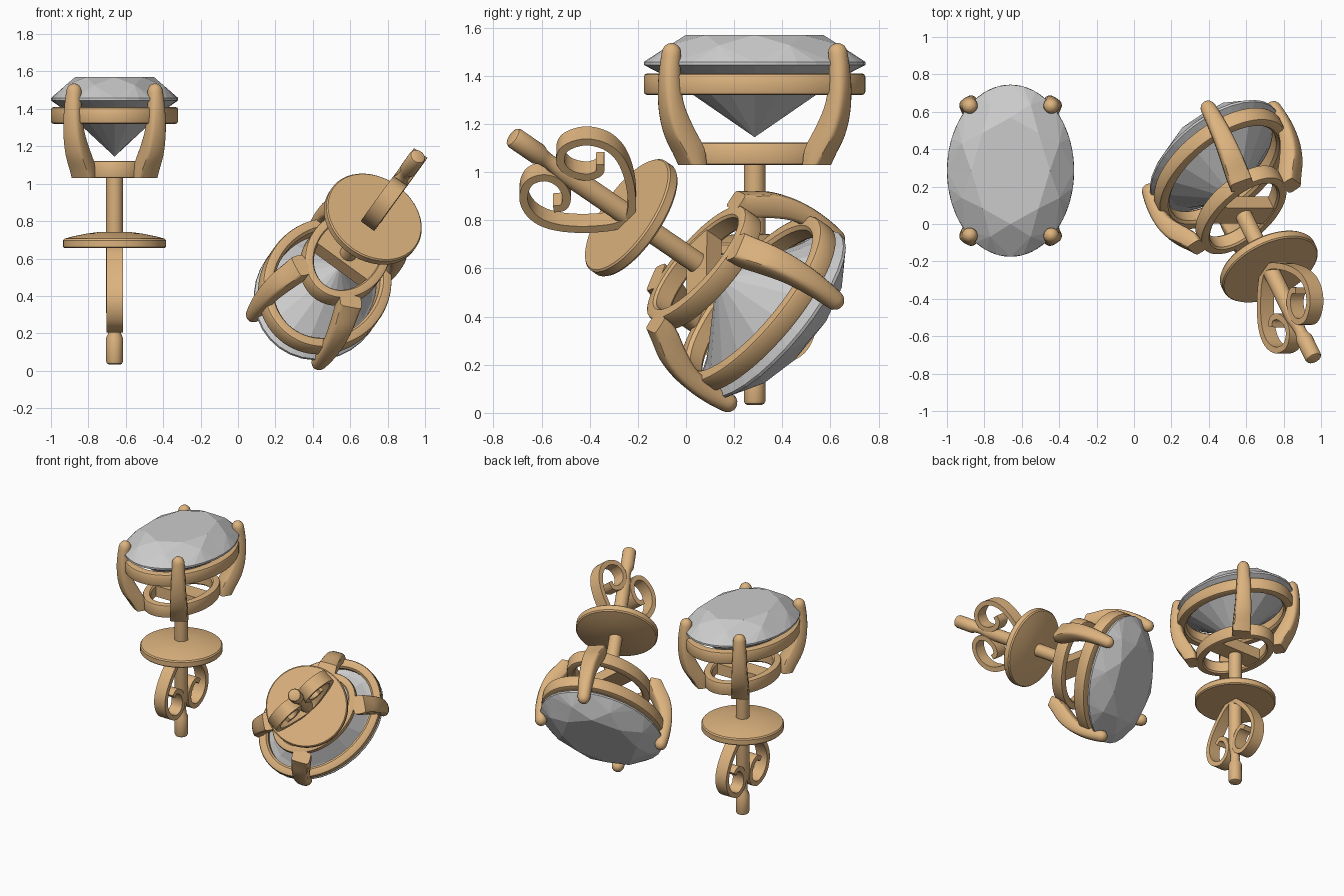
import bpy, bmesh
from math import sin, cos, pi, radians, copysign
from mathutils import Vector, Matrix

if "Cube" in bpy.data.objects:
    bpy.data.objects.remove(bpy.data.objects["Cube"])

gold = bpy.data.materials.new("gold")
gold.diffuse_color = (0.72, 0.45, 0.21, 1)
gold.use_nodes = True
gold.node_tree.nodes["Principled BSDF"].inputs["Base Color"].default_value = gold.diffuse_color

# Placement of the two earrings: one upright, one lying on its head
up = Vector((-0.375, 0.765, -0.523)).normalized()
long_axis = Vector((0.463, 0.627, 0.627))
long_axis = (long_axis - up * long_axis.dot(up)).normalized()
tilt = Matrix((long_axis.cross(up), long_axis, up)).transposed()
lying = Matrix.Translation(Vector((0.717, -0.22, 0.805)) - up * 0.69) @ tilt.to_4x4()
PLACES = {"upright": Matrix.Translation((-0.66, 0.285, 0)), "lying": lying}


def place(name, bm, metal=True):
    bmesh.ops.recalc_face_normals(bm, faces=bm.faces)
    me = bpy.data.meshes.new(name)
    bm.to_mesh(me)
    bm.free()
    if metal:
        me.materials.append(gold)
        me.shade_smooth()
        me.set_sharp_from_angle(angle=radians(35))
    for tag, m in PLACES.items():
        ob = bpy.data.objects.new(f"{tag}_{name}", me)
        ob.matrix_world = m
        bpy.context.collection.objects.link(ob)


def loft(bm, sections, closed=False):
    rows = [[bm.verts.new(p) for p in s] for s in sections]
    n = len(rows[0])
    pairs = list(zip(rows, rows[1:])) + ([(rows[-1], rows[0])] if closed else [])
    for a, b in pairs:
        for i in range(n):
            j = (i + 1) % n
            bm.faces.new((a[i], a[j], b[j], b[i]))
    if not closed:
        bm.faces.new(rows[0])
        bm.faces.new(rows[-1])


def lathe(name, profile, n=48):
    bm = bmesh.new()
    loft(bm, [[(r * cos(2 * pi * i / n), r * sin(2 * pi * i / n), z)
               for i in range(n)] for r, z in profile])
    place(name, bm)


def oval_ring(bm, a, b, t, z0, z1, c=0.014, n=72):
    prof = [(0, z0 + c), (0, z1 - c), (c * .3, z1 - c * .3), (c, z1), (t - c, z1),
            (t, z1 - c), (t, z0 + c), (t - c, z0), (c, z0), (c * .3, z0 + c * .3)]
    loft(bm, [[((a - d) * cos(2 * pi * i / n), (b - d) * sin(2 * pi * i / n), z)
               for d, z in prof] for i in range(n)], closed=True)


def spline(pts, steps=6):
    pts = [Vector(p) for p in pts]
    ext = [pts[0]] + pts + [pts[-1]]
    out = []
    for p0, p1, p2, p3 in zip(ext, ext[1:], ext[2:], ext[3:]):
        for k in range(steps):
            t = k / steps
            out.append(0.5 * (2 * p1 + (p2 - p0) * t + (2 * p0 - 5 * p1 + 4 * p2 - p3) * t * t
                              + (3 * p1 - p0 - 3 * p2 + p3) * t ** 3))
    return out + [pts[-1]]


# Oval brilliant-cut stone
bm = bmesh.new()


def oval(n, f, z, shift=0.0):
    return [bm.verts.new((0.34 * f * cos(2 * pi * (i + shift) / n),
                          0.46 * f * sin(2 * pi * (i + shift) / n), z)) for i in range(n)]


table, mid = oval(8, 0.62, 1.57), oval(8, 0.83, 1.527, 0.5)
g1, g0 = oval(32, 1, 1.458), oval(32, 1, 1.445)
low = oval(16, 0.79, 1.395)
culet = bm.verts.new((0, 0, 1.145))
bm.faces.new(table)
for k in range(8):
    k1 = (k + 1) % 8
    bm.faces.new((table[k], mid[k], table[k1]))
    bm.faces.new((table[k], mid[k - 1], g1[4 * k]))
    bm.faces.new((table[k], g1[4 * k], mid[k]))
    for q in range(4):
        bm.faces.new((mid[k], g1[4 * k + q], g1[(4 * k + q + 1) % 32]))
for i in range(32):
    j = (i + 1) % 32
    bm.faces.new((g1[i], g0[i], g0[j], g1[j]))
for k in range(16):
    k1 = (k + 1) % 16
    bm.faces.new((low[k], g0[2 * k], g0[2 * k + 1]))
    bm.faces.new((low[k], g0[2 * k + 1], low[k1]))
    bm.faces.new((low[k1], g0[2 * k + 1], g0[(2 * k + 2) % 32]))
    bm.faces.new((low[k], low[k1], culet))
place("stone", bm, metal=False)

# Gallery ring under the girdle
bm = bmesh.new()
oval_ring(bm, 0.34, 0.46, 0.065, 1.32, 1.41)
place("gallery_ring", bm)

# Base ring with the bar that carries the post
bm = bmesh.new()
oval_ring(bm, 0.22, 0.32, 0.055, 1.03, 1.122, 0.01)
bmesh.ops.create_cube(bm, size=1, matrix=Matrix.Translation((0, 0, 1.075))
                      @ Matrix.Diagonal((0.37, 0.13, 0.08, 1)))
place("base_ring", bm)

# Four prongs: inner radius, outer radius, inner z, outer z, half width, squareness
rows = spline_rows = [
    (.265, .345, 1.03, 1.03, .062, .35), (.275, .372, 1.10, 1.075, .061, .35),
    (.322, .418, 1.185, 1.15, .057, .4), (.362, .447, 1.27, 1.24, .053, .5),
    (.376, .459, 1.35, 1.34, .049, .65), (.375, .457, 1.43, 1.43, .045, .85),
    (.368, .449, 1.495, 1.495, .042, 1)]
bm = bmesh.new()
diag = Vector((0.22, 0.35, 0)).normalized()
side = Vector((-diag.y, diag.x, 0))
sections = []


def prong_section(ri, ro, zi, zo, w, sq, n=16):
    out = []
    for i in range(n):
        c, s = cos(2 * pi * i / n), sin(2 * pi * i / n)
        u, v = copysign(abs(c) ** sq, c), copysign(abs(s) ** sq, s)
        f = (u + 1) / 2
        out.append(diag * (ri + (ro - ri) * f) + side * (v * w)
                   + Vector((0, 0, zi + (zo - zi) * f)))
    return out


inner = spline([(r[0], r[2], r[4]) for r in rows], 3)
outer = spline([(r[1], r[3], r[5]) for r in rows], 3)
sections = [prong_section(a[0], b[0], a[1], b[1], a[2], b[2]) for a, b in zip(inner, outer)]
for deg in (22, 45, 65, 82):                                   # rounded tip
    r, z = 0.041 * cos(radians(deg)), 1.495 + 0.041 * sin(radians(deg))
    sections.append(prong_section(.4075 - r, .4075 + r, z, z, r, 1))
for sx in (-1, 1):
    for sy in (-1, 1):
        loft(bm, [[(p.x * sx, p.y * sy, p.z) for p in s] for s in sections])
place("prongs", bm)

# Post with a notch near its rounded tip
lathe("post", [(.03, .033), (.04, .038), (.045, .05), (.045, .175), (.034, .2), (.031, .235),
               (.035, .27), (.045, .31), (.045, 1.08)], 28)

# Domed backing disc
lathe("backing_disc", [(.04, .655), (.268, .655), (.275, .662), (.275, .697), (.268, .706),
                       (.22, .719), (.15, .733), (.09, .741), (.03, .743)], 64)

# Butterfly scrolls: flat strip curled to each side of the post
path = spline([(.01, .66), (.075, .622), (.165, .53), (.225, .43), (.235, .34), (.195, .26),
               (.115, .222), (.05, .255), (.035, .32), (.065, .385), (.115, .41), (.15, .385)])
bm = bmesh.new()
for s in (-1, 1):
    sec = []
    for i, p in enumerate(path):
        t = (path[min(i + 1, len(path) - 1)] - path[max(i - 1, 0)]).normalized()
        nrm = Vector((-t.y, t.x)) * 0.017
        sec.append([(x, s * (p.x + e * nrm.x), p.y + e * nrm.y)
                    for x, e in ((-.044, -1), (.044, -1), (.044, 1), (-.044, 1))])
    loft(bm, sec)
place("butterfly_scrolls", bm)
